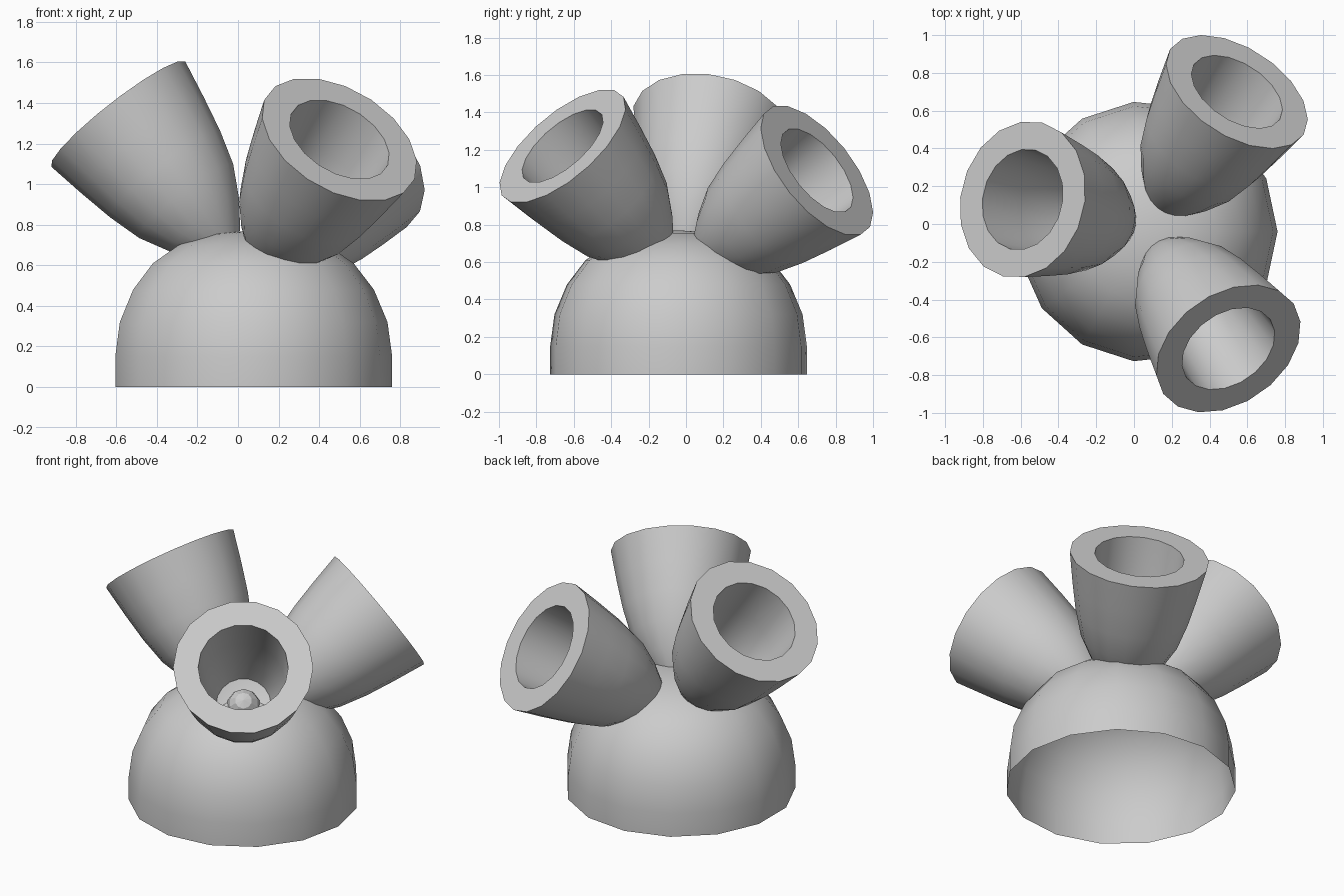
import bpy, bmesh, math
from mathutils import Vector, Matrix

if "Cube" in bpy.data.objects:
    bpy.data.objects.remove(bpy.data.objects["Cube"])

CX, CY = 0.07, -0.04              # dome axis
HUB = Vector((CX, CY, 0.5))       # point where all cup axes meet


def lathe(name, profile, sides, matrix, angle=35):
    """Spin a (radius, height) profile about local z; radius 0 closes to a point."""
    bm = bmesh.new()
    rings = []
    for r, h in profile:
        if r == 0:
            rings.append([bm.verts.new(matrix @ Vector((0, 0, h)))])
        else:
            rings.append([bm.verts.new(matrix @ Vector((
                r * math.cos(2 * math.pi * i / sides),
                r * math.sin(2 * math.pi * i / sides), h))) for i in range(sides)])
    for a, b in zip(rings, rings[1:]):
        for i in range(sides):
            j = (i + 1) % sides
            if len(a) == 1:
                bm.faces.new((a[0], b[j], b[i]))
            elif len(b) == 1:
                bm.faces.new((a[i], a[j], b[0]))
            else:
                bm.faces.new((a[i], a[j], b[j], b[i]))
    bm.normal_update()
    mesh = bpy.data.meshes.new(name)
    bm.to_mesh(mesh)
    bm.free()
    obj = bpy.data.objects.new(name, mesh)
    bpy.context.collection.objects.link(obj)
    bpy.ops.object.select_all(action='DESELECT')
    obj.select_set(True)
    bpy.context.view_layer.objects.active = obj
    bpy.ops.object.shade_smooth_by_angle(angle=math.radians(angle))
    return obj


# Open-bottomed dome with a short straight skirt
dome = [(0.69, 0), (0.69, 0.15), (0.667, 0.32), (0.60, 0.48), (0.50, 0.61),
        (0.37, 0.70), (0.20, 0.755), (0, 0.77)]
lathe("dome_base", dome, 15, Matrix.Translation((CX, CY, 0)))

# Cup section, measured from the rim: outer bullet, flat rim, tapered bore, floor
cup = [(0, -0.91), (0.07, -0.88), (0.13, -0.82), (0.215, -0.70), (0.295, -0.55),
       (0.345, -0.38), (0.383, -0.20), (0.42, 0), (0.27, 0), (0.25, -0.30),
       (0.22, -0.52), (0.165, -0.70), (0, -0.74)]

# Three cups fanning out, each with a small ball on its floor
rims = {"left": (-0.59, 0.13, 1.345),
        "back_right": (0.545, 0.70, 1.09),
        "front_right": (0.50, -0.66, 1.22)}
for side, rim in rims.items():
    rim = Vector(rim)
    turn = (rim - HUB).to_track_quat('Z', 'Y').to_matrix().to_4x4()
    place = Matrix.Translation(rim) @ turn
    lathe("cup_" + side, cup, 18, place)
    bpy.ops.mesh.primitive_uv_sphere_add(segments=10, ring_count=6, radius=0.1)
    ball = bpy.context.object
    ball.name = "ball_" + side
    ball.matrix_world = place @ Matrix.Translation((0, 0, -0.71))
